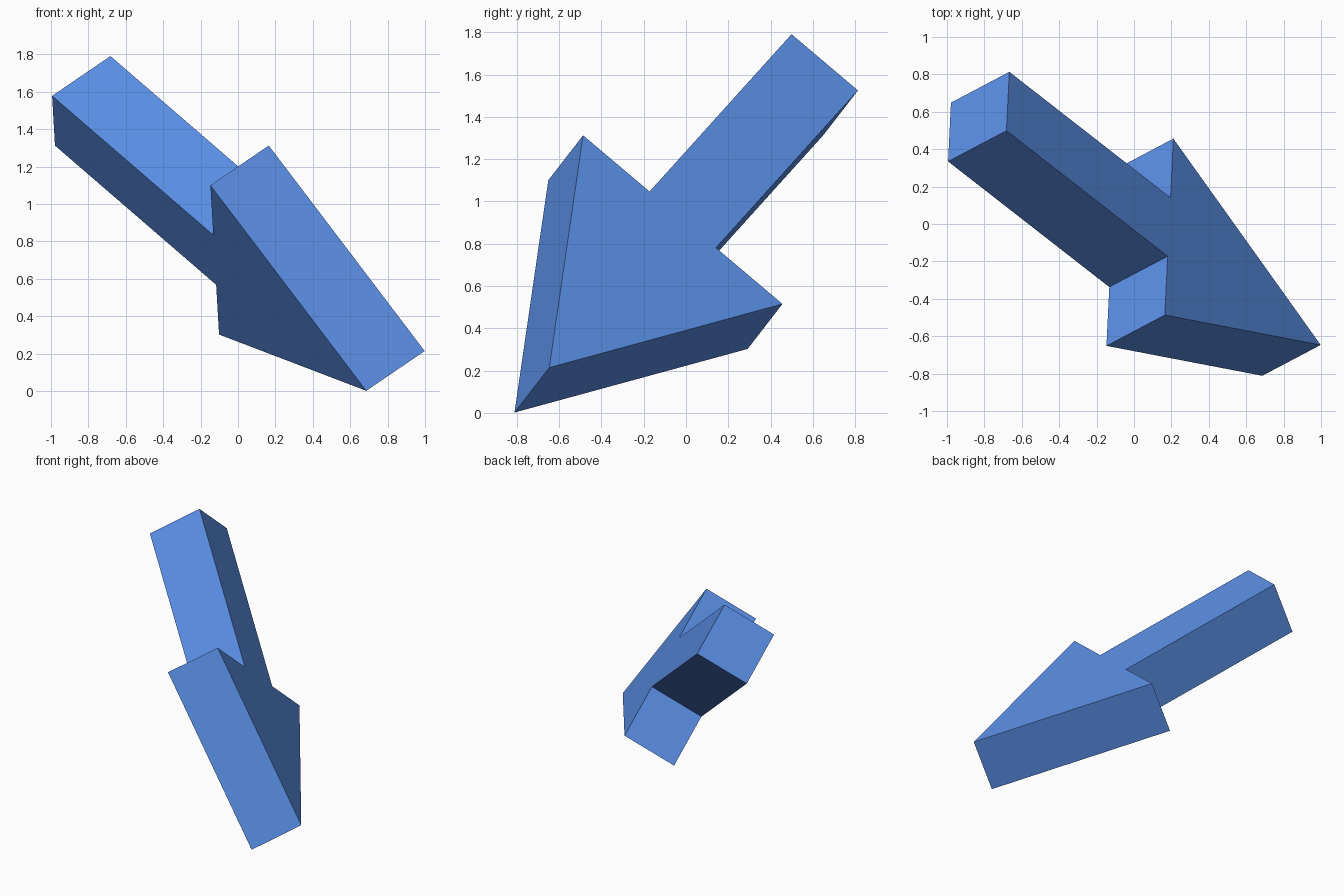
import bpy
import bmesh
from mathutils import Matrix, Vector

cube = bpy.data.objects.get("Cube")
if cube:
    bpy.data.objects.remove(cube, do_unlink=True)

# Flat blue
blue = bpy.data.materials.new("blue")
blue.use_nodes = True
colour = (0.102, 0.272, 0.78, 1.0)
blue.diffuse_color = colour
blue.node_tree.nodes["Principled BSDF"].inputs["Base Color"].default_value = colour

# Arrow proportions: square shaft, head three times as wide
half = 0.206
head_length = 1.243
total_length = 2.565

# Half outline from tip to tail, mirrored across the arrow's axis
side = [(-head_length, 3 * half), (-head_length, half), (-total_length, half)]
outline = [(0, 0)] + side + [(x, -y) for x, y in reversed(side)]

# Extrude the outline into a thick arrow
bm = bmesh.new()
face = bm.faces.new([bm.verts.new((x, y, -half)) for x, y in outline])
result = bmesh.ops.extrude_face_region(bm, geom=[face], use_keep_orig=True)
top = [v for v in result["geom"] if isinstance(v, bmesh.types.BMVert)]
bmesh.ops.translate(bm, verts=top, vec=(0, 0, 2 * half))
bmesh.ops.recalc_face_normals(bm, faces=bm.faces)

mesh = bpy.data.meshes.new("arrow")
bm.to_mesh(mesh)
bm.free()
mesh.materials.append(blue)
arrow = bpy.data.objects.new("arrow", mesh)
bpy.context.collection.objects.link(arrow)

# Tilt the arrow so its tip points down to the front left
along = Vector((0.652, -0.508, -0.563)).normalized()
thick = along.cross(Vector((0.04, 0.761, -0.648))).normalized()
across = thick.cross(along)
turn = Matrix((along, across, thick)).transposed().to_4x4()
arrow.matrix_world = Matrix.Translation((0.842, -0.729, 0.108)) @ turn
